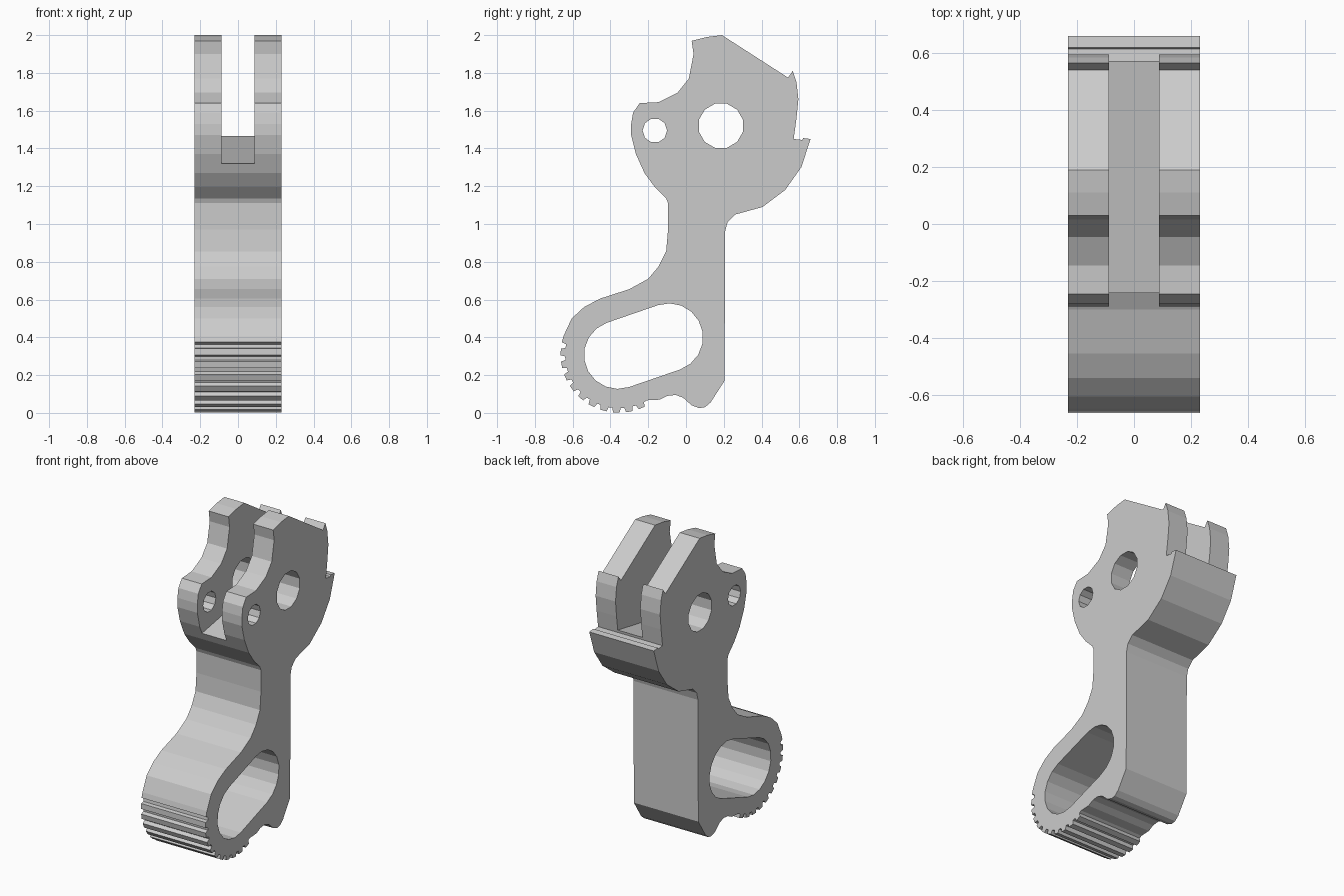
import bpy
import bmesh
from math import cos, sin, atan2, pi, radians

HALF_WIDTH = 0.231
SLOT_HALF = 0.0885

cube = bpy.data.objects.get("Cube")
if cube:
    bpy.data.objects.remove(cube, do_unlink=True)

grey = bpy.data.materials.new("light_grey")
grey.use_nodes = True
colour = (0.6, 0.6, 0.6, 1)
grey.diffuse_color = colour
grey.node_tree.nodes["Principled BSDF"].inputs["Base Color"].default_value = colour


def arc(centre, radius, start, end, steps):
    """Points along an arc, angles in radians, both ends included."""
    return [(centre[0] + radius * cos(start + (end - start) * i / steps),
             centre[1] + radius * sin(start + (end - start) * i / steps))
            for i in range(steps + 1)]


def polygon(centre, radius, sides, turn=0):
    return arc(centre, radius, turn, turn + 2 * pi, sides)[:-1]


def prism(name, profile, half):
    """Extrude a (y, z) profile evenly to both sides of x = 0."""
    bm = bmesh.new()
    face = bm.faces.new([bm.verts.new((-half, y, z)) for y, z in profile])
    grown = bmesh.ops.extrude_face_region(bm, geom=[face])["geom"]
    verts = [v for v in grown if isinstance(v, bmesh.types.BMVert)]
    bmesh.ops.translate(bm, verts=verts, vec=(2 * half, 0, 0))
    bmesh.ops.recalc_face_normals(bm, faces=bm.faces)
    mesh = bpy.data.meshes.new(name)
    bm.to_mesh(mesh)
    bm.free()
    mesh.materials.append(grey)
    obj = bpy.data.objects.new(name, mesh)
    bpy.context.collection.objects.link(obj)
    return obj


def cut(target, name, profile, half):
    """Subtract a prism from the target, then discard the cutter."""
    cutter = prism(name, profile, half)
    cutter.hide_render = True
    mod = target.modifiers.new(name, "BOOLEAN")
    mod.operation = "DIFFERENCE"
    mod.solver = "EXACT"
    mod.object = cutter
    bpy.context.view_layer.objects.active = target
    bpy.ops.object.modifier_apply(modifier=name)
    bpy.data.objects.remove(cutter, do_unlink=True)


# Head: crest, hooked tooth and rear ledge
head_back = [(.03, 1.97), (.11, 1.99), (.19, 2), (.54, 1.775), (.565, 1.81),
             (.585, 1.75), (.595, 1.66), (.585, 1.56), (.57, 1.45),
             (.615, 1.445), (.62, 1.455), (.66, 1.45), (.61, 1.3),
             (.525, 1.18), (.405, 1.09), (.26, 1.05), (.22, 1.01)]

# Straight back of the neck and the heel
heel = [(.207, .96), (.204, .17), (.13, .055), (.1, .03), (.07, .025),
        (.03, .04), (-.015, .08), (-.055, .095), (-.1, .09), (-.14, .07)]

# Ribbed grip around the toe
grip = []
toe, root, tip, ribs = (-.355, .31), .285, .309, 11
start, end = radians(302), radians(161)
pitch = (end - start) / ribs
for i in range(ribs):
    for part, radius in ((.05, root), (.35, root), (.45, tip), (.95, tip)):
        angle = start + (i + part) * pitch
        grip.append((toe[0] + radius * cos(angle), toe[1] + radius * sin(angle)))

# Instep and front of the neck
instep = [(-.605, .5), (-.54, .56), (-.455, .605), (-.3, .655), (-.2, .71),
          (-.145, .775), (-.105, .855), (-.095, .97), (-.095, 1.11)]

# Front lobe and the hollow below the crest
lobe = [(-.105, 1.135), (-.165, 1.195), (-.22, 1.27), (-.265, 1.37),
        (-.29, 1.47), (-.29, 1.53), (-.28, 1.59), (-.245, 1.64),
        (-.145, 1.645), (-.045, 1.695), (.015, 1.77), (.04, 1.9)]

lever = prism("lever_body", head_back + heel + grip + instep + lobe, HALF_WIDTH)

# Pivot holes through the head
cut(lever, "pivot_hole", polygon((.185, 1.52), .121, 12, pi / 12), 1)
cut(lever, "pin_hole", polygon((-.165, 1.495), .065, 10), 1)

# Long rounded opening through the foot
low, high, radius = (-.36, .307), (-.09, .4), .18
lean = atan2(high[1] - low[1], high[0] - low[0])
opening = (arc(high, radius, lean - pi / 2, lean + pi / 2, 9)
           + arc(low, radius, lean + pi / 2, lean + 3 * pi / 2, 9))
cut(lever, "foot_opening", opening, 1)

# Fork slot with a gently sloping floor
slope = .147 / .815
slot = [(y, 1.32 + (y + .24) * slope) for y in (-1, 1)] + [(1, 3), (-1, 3)]
cut(lever, "fork_slot", slot, SLOT_HALF)
